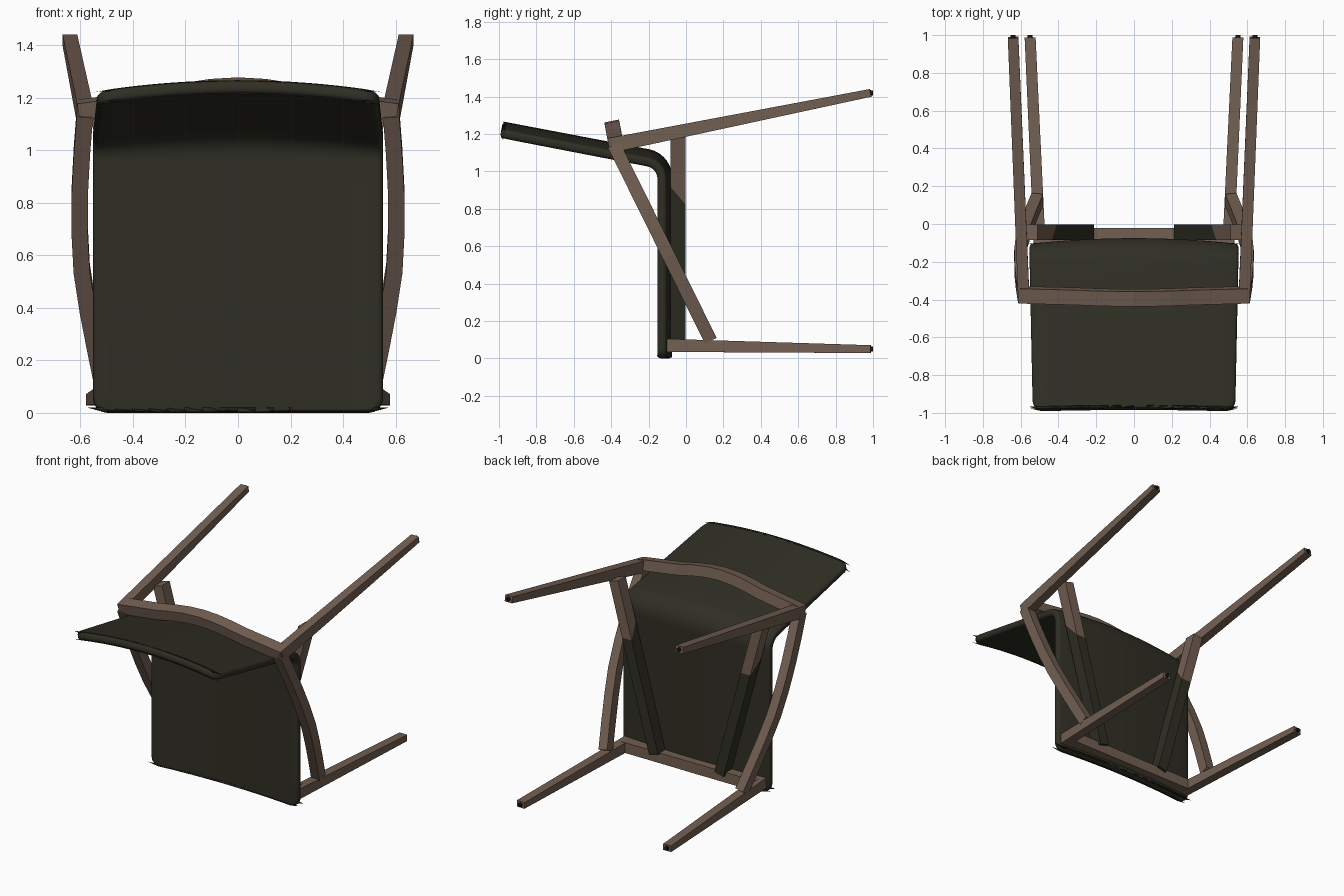
import bpy, bmesh, math
from mathutils import Vector

if "Cube" in bpy.data.objects:
    bpy.data.objects.remove(bpy.data.objects["Cube"])


def material(name, rgb):
    m = bpy.data.materials.new(name)
    m.diffuse_color = (*rgb, 1)
    m.use_nodes = True
    m.node_tree.nodes["Principled BSDF"].inputs["Base Color"].default_value = m.diffuse_color
    return m


WOOD = material("brown wood", (0.17, 0.115, 0.085))
DARK = material("dark olive upholstery", (0.029, 0.028, 0.018))
BLACK = material("black foot pad", (0.008, 0.008, 0.008))


def finish(name, bm, *mats):
    bmesh.ops.recalc_face_normals(bm, faces=bm.faces)
    me = bpy.data.meshes.new(name)
    bm.to_mesh(me)
    bm.free()
    for m in mats:
        me.materials.append(m)
    ob = bpy.data.objects.new(name, me)
    bpy.context.collection.objects.link(ob)
    return ob


def beam(pts, sizes, side):
    """Rectangular bar swept along pts; sizes = (width along side, depth)."""
    bm = bmesh.new()
    pts = [Vector(p) for p in pts]
    rings = []
    for i, p in enumerate(pts):
        t = (pts[min(i + 1, len(pts) - 1)] - pts[max(i - 1, 0)]).normalized()
        a = Vector(side)
        a = (a - t * a.dot(t)).normalized()
        b = t.cross(a)
        w, h = sizes[min(i, len(sizes) - 1)]
        rings.append([bm.verts.new(p + a * sx * w / 2 + b * sy * h / 2)
                      for sx, sy in ((-1, -1), (1, -1), (1, 1), (-1, 1))])
    for r, q in zip(rings, rings[1:]):
        for k in range(4):
            bm.faces.new((r[k], r[(k + 1) % 4], q[(k + 1) % 4], q[k]))
    bm.faces.new(rings[0])
    bm.faces.new(rings[-1])
    return bm


# Seat and backrest: one bent, slightly dished, upholstered shell
def shell():
    R, HALF, DISH = 0.055, 0.552, 0.03
    slope = math.atan(0.19)
    rb = 0.09
    steps = [R * (1 - math.cos(math.radians(a))) for a in (0, 22.5, 45, 67.5, 90)]
    line = [(-0.13, d, 0.0) for d in steps]                  # (y, z, turn angle)
    line += [(-0.13, 0.06 + 0.9 * k / 8, 0.0) for k in range(1, 9)]
    end = math.pi / 2 - slope
    for k in range(1, 9):
        a = end * k / 8
        line.append((-0.13 - rb * (1 - math.cos(a)), 0.96 + rb * math.sin(a), a))
    y0, z0, _ = line[-1]
    length = (0.992 + y0) / math.cos(slope)
    ds = [length * k / 8 for k in range(1, 8)] + [length - d for d in reversed(steps)]
    for d in ds:
        line.append((y0 - d * math.cos(slope), z0 + d * math.sin(slope), end))
    n = len(line)
    bm = bmesh.new()
    grid = []
    for i, (y, z, a) in enumerate(line):
        j = min(i, n - 1 - i)
        d = steps[j] if j < len(steps) else R
        w = HALF - R + math.sqrt(max(0, R * R - (R - d) ** 2))
        w -= 0.017 * max(0, -y - 0.2) / 0.8
        row = []
        for k in range(17):
            x = w * (k - 8) / 8
            bulge = (DISH + 0.015 * a / end) * (1 - (x / HALF) ** 2)
            row.append(bm.verts.new((x, y + bulge * math.cos(a), z + bulge * math.sin(a))))
        grid.append(row)
    for r, q in zip(grid, grid[1:]):
        for k in range(16):
            bm.faces.new((r[k], r[k + 1], q[k + 1], q[k]))
    ob = finish("seat_and_backrest", bm, DARK)
    s = ob.modifiers.new("thickness", "SOLIDIFY")
    s.thickness, s.offset = 0.05, 0
    b = ob.modifiers.new("soft rim", "BEVEL")
    b.width, b.segments, b.limit_method = 0.02, 4, "ANGLE"
    b.angle_limit = math.radians(60)
    b.use_clamp_overlap = False
    for o in bpy.context.selected_objects:
        o.select_set(False)
    ob.select_set(True)
    bpy.context.view_layer.objects.active = ob
    bpy.ops.object.shade_smooth_by_angle(angle=math.radians(50))


shell()

X, Y = (1, 0, 0), (0, 1, 0)

# Front rail under the seat
finish("front_rail", beam([(-0.5, -0.058, 0.07), (0.5, -0.058, 0.07)],
                          [(0.072, 0.07)], Y), WOOD)

# Arched rail behind the backrest
arch = []
for k in range(-6, 7):
    u = k / 6
    h = 0.5 + 0.5 * math.cos(math.pi * u) if abs(u) < 0.5 else 1 - abs(u)
    arch.append((0.607 * u, -0.375 - 0.016 * h, 1.15 + 0.085 * h))
finish("back_rail", beam(arch, [(0.08, 0.07)], (0, 1, 0.2)), WOOD)

ARM = ((0.1, 0.512), (0.25, 0.543), (0.4, 0.572), (0.55, 0.595),
       (0.7, 0.603), (0.85, 0.602), (1.0, 0.594), (1.14, 0.583))

for sx, tag in ((1, "right"), (-1, "left")):
    # Front and back legs, tapering to the feet
    for name, a, b, s in (
            ("front_leg", (0.5, -0.1, 0.07), (0.55, 0.987, 0.05), [(0.062, 0.07), (0.058, 0.042)]),
            ("back_leg", (0.583, -0.4, 1.14), (0.64, 0.987, 1.42), [(0.06, 0.08), (0.056, 0.042)])):
        ends = [(sx * p[0], p[1], p[2]) for p in (a, b)]
        finish(f"{name}_{tag}", beam(ends, s, X), WOOD)
        # Small foot pad
        bm = bmesh.new()
        bmesh.ops.create_cone(bm, cap_ends=True, segments=12, radius1=0.015,
                              radius2=0.013, depth=0.02)
        for v in bm.verts:
            x, y, z = v.co
            v.co = (ends[1][0] + x, 0.99 + z, ends[1][2] + y)
        finish(f"{name}_pad_{tag}", bm, BLACK)

    # Bowed side strut from front leg to back rail
    pts = [(sx * x, 0.13 - 0.495 * (z - 0.1), z) for z, x in ARM]
    finish(f"side_strut_{tag}", beam(pts, [(0.062, 0.07)], X), WOOD)

    # Diagonal seat support: dark below, wood above a slanted joint
    bm = beam([(sx * 0.245, -0.043, 0.09), (sx * 0.545, -0.043, 1.19)],
              [(0.07, 0.082)], X)
    bmesh.ops.bisect_plane(bm, geom=bm.verts[:] + bm.edges[:] + bm.faces[:],
                           plane_co=(0, 0, 0.82), plane_no=(0, 1.18, 1))
    for f in bm.faces:
        c = f.calc_center_median()
        f.material_index = 1 if c.z + 1.18 * c.y > 0.82 else 0
    finish(f"seat_support_{tag}", bm, DARK, WOOD)
